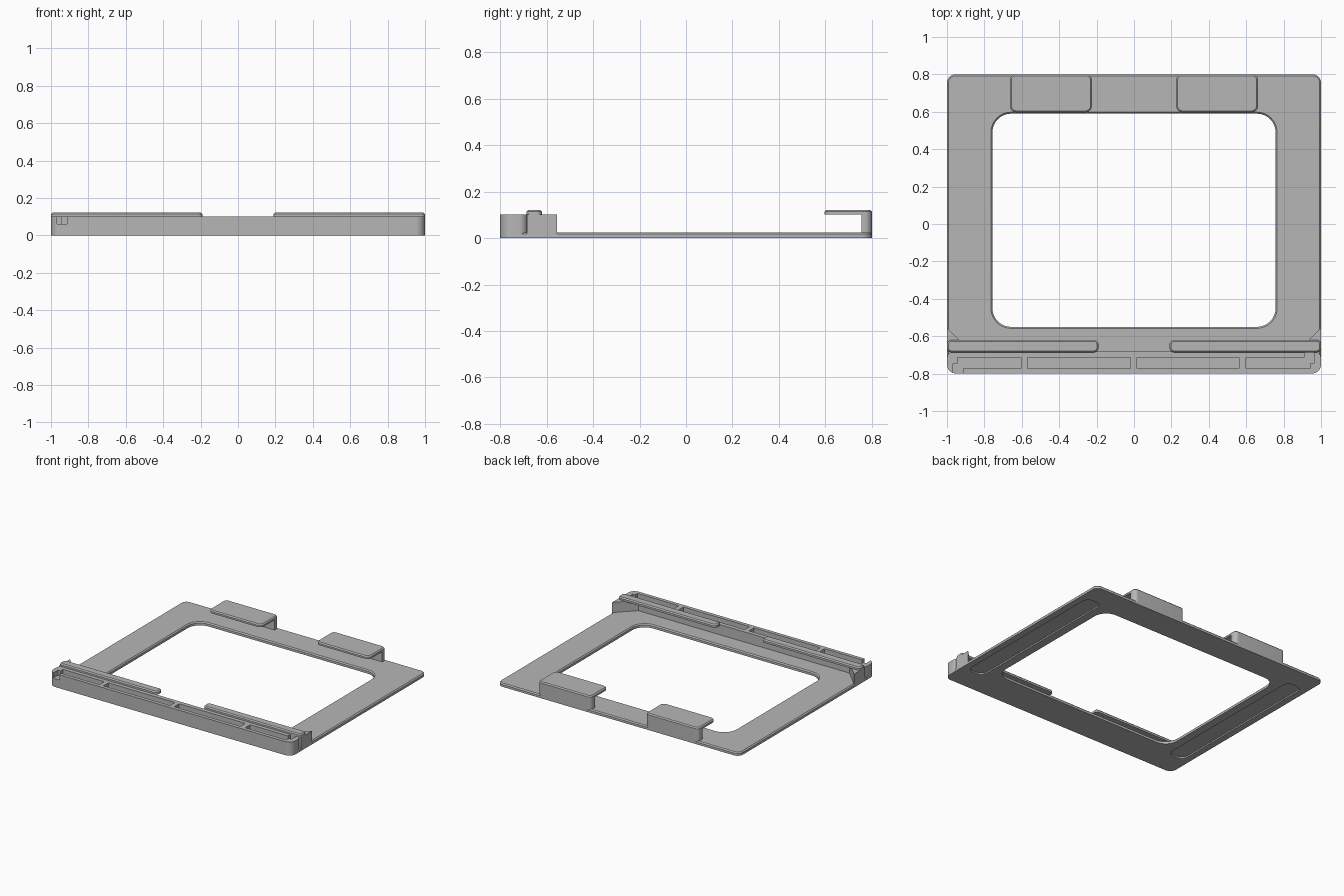
import bpy
import bmesh
from math import cos, sin, pi, radians

cube = bpy.data.objects.get("Cube")
if cube:
    bpy.data.objects.remove(cube, do_unlink=True)

grey = bpy.data.materials.new("plain grey")
grey.use_nodes = True
grey.diffuse_color = (0.47, 0.47, 0.47, 1)
grey.node_tree.nodes["Principled BSDF"].inputs["Base Color"].default_value = (0.47, 0.47, 0.47, 1)

PLATE, BLOCK, TOP = 0.025, 0.101, 0.122   # heights of the three levels
EDGE = 0.008                              # chamfer width


def rounded(box, front_r, back_r, grow=0.0):
    """Outline of a rectangle with rounded front and back corners."""
    x0, x1, y0, y1 = box
    points = []
    corners = [(x1, y1, back_r, 1, 1), (x0, y1, back_r, -1, 1),
               (x0, y0, front_r, -1, -1), (x1, y0, front_r, 1, -1)]
    for quarter, (x, y, r, sx, sy) in enumerate(corners):
        cx, cy = x - sx * r, y - sy * r
        steps = 10 if r > 0 else 0
        for i in range(steps + 1):
            a = pi / 2 * (quarter + (i / steps if steps else 0.5))
            if r > 0:
                points.append((cx + (r + grow) * cos(a), cy + (r + grow) * sin(a)))
            else:
                points.append((x + sx * grow, y + sy * grow))
    return points


def loft(name, layers):
    """Solid through a stack of (outline, height) layers."""
    bm = bmesh.new()
    rings = [[bm.verts.new((x, y, z)) for x, y in outline] for outline, z in layers]
    for low, high in zip(rings, rings[1:]):
        n = len(low)
        for i in range(n):
            j = (i + 1) % n
            bm.faces.new((low[i], low[j], high[j], high[i]))
    bm.faces.new(rings[0][::-1])
    bm.faces.new(rings[-1])
    bmesh.ops.recalc_face_normals(bm, faces=bm.faces)
    mesh = bpy.data.meshes.new(name)
    bm.to_mesh(mesh)
    bm.free()
    mesh.materials.append(grey)
    obj = bpy.data.objects.new(name, mesh)
    bpy.context.collection.objects.link(obj)
    return obj


def slab(name, box, z0, z1, front_r=0.0, back_r=0.0, chamfer=0.0):
    base = rounded(box, front_r, back_r)
    if not chamfer:
        return loft(name, [(base, z0), (base, z1)])
    return loft(name, [(base, z0), (base, z1 - chamfer),
                       (rounded(box, front_r, back_r, -chamfer), z1)])


def cut(target, cutters):
    """Subtract the cutters one by one and remove them."""
    for cutter in cutters:
        mod = target.modifiers.new("cut", "BOOLEAN")
        mod.operation = "DIFFERENCE"
        mod.solver = "EXACT"
        mod.object = cutter
        graph = bpy.context.evaluated_depsgraph_get()
        mesh = bpy.data.meshes.new_from_object(target.evaluated_get(graph))
        target.modifiers.clear()
        target.data = mesh
        bpy.data.objects.remove(cutter, do_unlink=True)


parts = []

# Flat frame plate with a chamfered window and two shallow recesses underneath
plate = slab("frame_plate", (-1, 1, -0.8, 0.8), 0, PLATE, 0.05, 0.045, EDGE)
window = (-0.757, 0.757, -0.55, 0.59)
inner = rounded(window, 0.1, 0.1)
flared = rounded(window, 0.1, 0.1, EDGE)
cutters = [loft("window_cutter", [(inner, -0.1), (inner, PLATE - EDGE),
                                  (flared, PLATE), (flared, 0.1)])]
for x in (-0.885, 0.885):
    cutters.append(slab("recess_cutter", (x - 0.065, x + 0.065, -0.62, 0.64),
                        -0.1, 0.01, 0.05, 0.05))
cut(plate, cutters)
parts.append(plate)

# Front bar with four pockets and an open notch at each end
bar = slab("front_bar", (-1, 1, -0.8, -0.683), 0, BLOCK, 0.05, 0.035)
FLOOR = 0.062
pockets = [(-0.945, -0.603), (-0.57, -0.02), (0.015, 0.562), (0.6, 0.942)]
cutters = [slab("pocket_cutter", (x0, x1, -0.773, -0.715), FLOOR, 0.2)
           for x0, x1 in pockets]
cutters.append(slab("front_notch_cutter", (-0.967, -0.915, -0.9, -0.745), FLOOR, 0.2))
cutters.append(slab("back_notch_cutter", (0.912, 0.962, -0.745, -0.6), FLOOR, 0.2))
cut(bar, cutters)
parts.append(bar)

for side, s in (("left", 1), ("right", -1)):
    # Triangular corner gusset behind the bar
    triangle = [(s, -0.685), (s, -0.555), (s * 0.87, -0.685)]
    parts.append(loft(side + "_gusset", [(triangle, 0), (triangle, BLOCK)]))

    # Lip overhanging the slot behind the bar
    x0, x1 = sorted((s * 0.19, s))
    parts.append(slab(side + "_front_lip", (x0, x1, -0.686, -0.62),
                      BLOCK - 0.002, TOP, 0.024, 0.024, EDGE))

    # Rear hook: upright post and forward-reaching tab
    x0, x1 = sorted((s * 0.225, s * 0.663))
    parts.append(slab(side + "_hook_post", (x0, x1, 0.755, 0.8), 0, BLOCK + 0.004,
                      0, 0.03))
    parts.append(slab(side + "_hook_tab", (x0, x1, 0.597, 0.8), BLOCK, TOP,
                      0.035, 0.03, EDGE))

# Smooth rounded corners, keep the edges crisp
bpy.ops.object.select_all(action="DESELECT")
for part in parts:
    part.select_set(True)
bpy.context.view_layer.objects.active = plate
bpy.ops.object.shade_smooth_by_angle(angle=radians(25))
